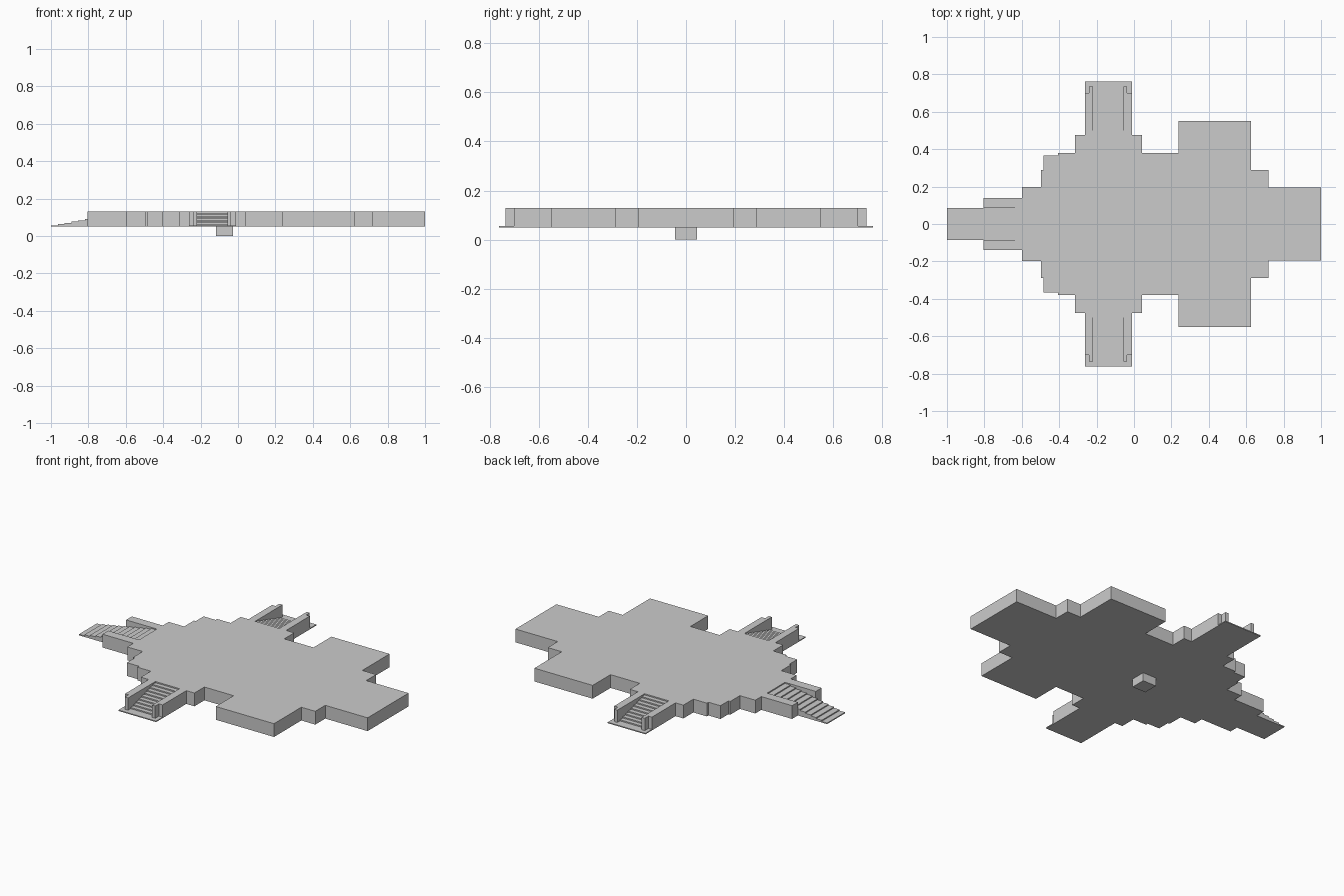
import bpy
import bmesh
from mathutils import Vector

cube = bpy.data.objects.get("Cube")
if cube:
    bpy.data.objects.remove(cube, do_unlink=True)

stone = bpy.data.materials.new("grey stone")
stone.use_nodes = True
GREY = (0.6, 0.6, 0.6, 1)
stone.diffuse_color = GREY
stone.node_tree.nodes["Principled BSDF"].inputs["Base Color"].default_value = GREY

BASE, SLAB, TOP = 0.05, 0.056, 0.13


def prism(name, points, offset):
    """Extrude a flat polygon along an offset into a closed solid."""
    bm = bmesh.new()
    face = bm.faces.new([bm.verts.new(p) for p in points])
    result = bmesh.ops.extrude_face_region(bm, geom=[face], use_keep_orig=True)
    verts = [v for v in result["geom"] if isinstance(v, bmesh.types.BMVert)]
    bmesh.ops.translate(bm, verts=verts, vec=Vector(offset))
    bmesh.ops.recalc_face_normals(bm, faces=bm.faces)
    mesh = bpy.data.meshes.new(name)
    bm.to_mesh(mesh)
    bm.free()
    mesh.materials.append(stone)
    obj = bpy.data.objects.new(name, mesh)
    bpy.context.collection.objects.link(obj)
    return obj


def box(name, x0, x1, y0, y1, z0, z1):
    corners = [(x0, y0, z0), (x1, y0, z0), (x1, y1, z0), (x0, y1, z0)]
    return prism(name, corners, (0, 0, z1 - z0))


def stair_profile(start, end, count, bottom, low, high):
    """Stepped side outline, descending from start to end."""
    run, rise = (end - start) / count, (high - low) / (count + 1)
    pts = [(start, bottom)]
    for i in range(count):
        z = high - (i + 1) * rise
        pts += [(start + i * run, z), (start + (i + 1) * run, z)]
    return pts + [(end, bottom)]


# Platform: half outline with stair recesses, mirrored across the long axis
half = [
    (1, .195), (.718, .195), (.718, .29), (.625, .29), (.625, .55),
    (.237, .55), (.237, .38), (.042, .38), (.042, .475), (-.012, .475),
    # side stair recess with its two cheek walls and slim end piers
    (-.012, .70), (-.037, .70), (-.037, .735), (-.057, .735), (-.057, .475),
    (-.218, .475), (-.218, .735), (-.24, .735), (-.24, .70), (-.263, .70),
    (-.263, .475), (-.315, .475), (-.315, .38), (-.405, .38), (-.405, .365),
    (-.485, .365), (-.485, .29), (-.497, .29), (-.497, .197), (-.6, .197),
    # long stair cheek wall
    (-.6, .14), (-.805, .14), (-.805, .085), (-.6, .085),
]
outline = half + [(x, -y) for x, y in reversed(half)]
prism("platform", [(x, y, BASE) for x, y in outline], (0, 0, TOP - BASE))

# Side stairs with thin ground slabs
for side, s in (("right_hand", -1), ("left_hand", 1)):
    near, far = sorted((s * .475, s * .762))
    box(side + "_stair_slab", -.263, -.012, near, far, BASE, SLAB)
    profile = stair_profile(.475, .71, 9, SLAB, SLAB, TOP)
    prism(side + "_stairs", [(-.218, s * y, z) for y, z in profile], (.161, 0, 0))

# Long end stairs
profile = stair_profile(-.6, -1, 11, BASE, BASE, TOP)
prism("end_stairs", [(x, -.085, z) for x, z in profile], (0, .17, 0))

# Small footing block underneath
box("footing_block", -.118, -.028, -.045, .045, 0, BASE)
